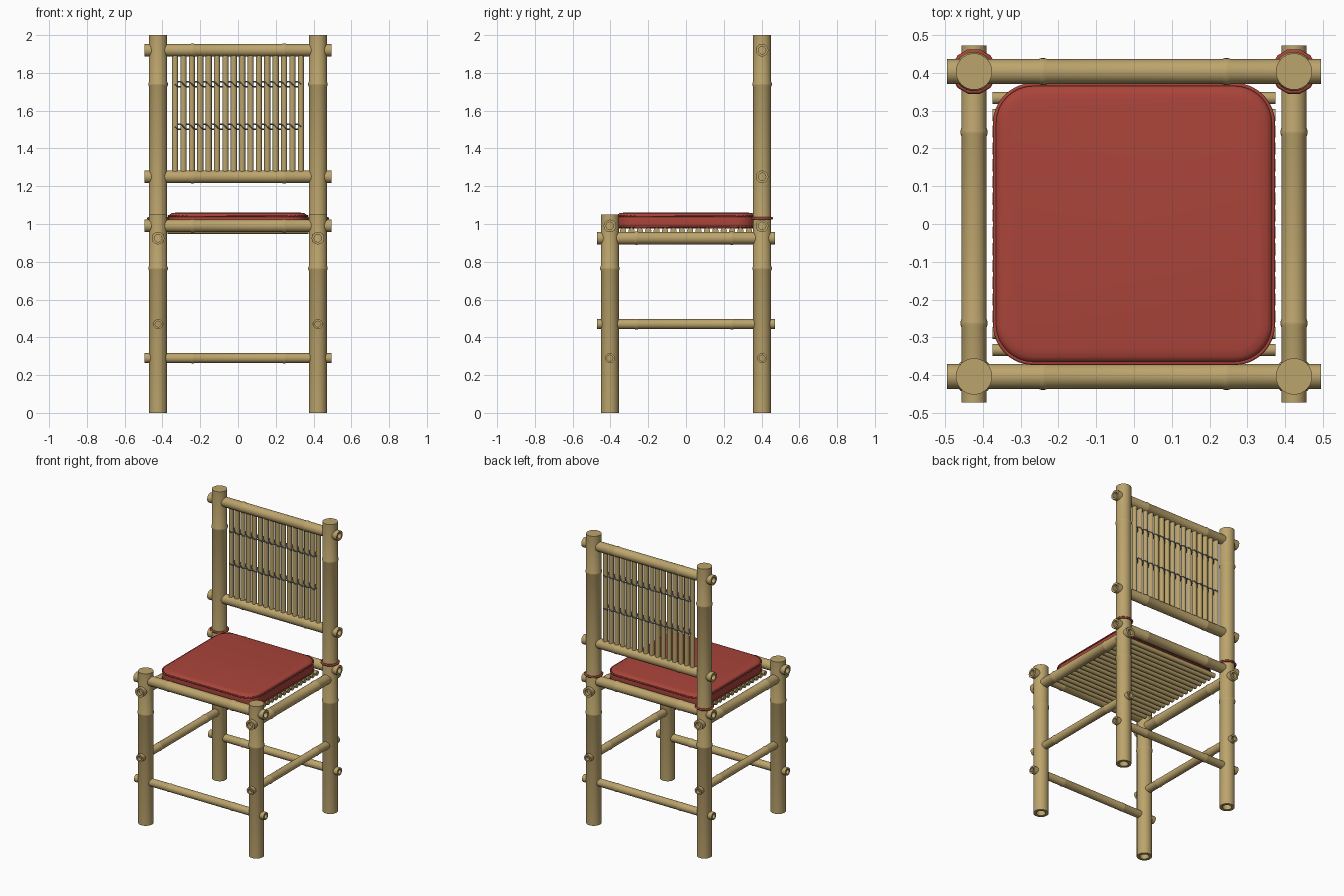
import bpy, bmesh, math
from mathutils import Vector, Matrix

if "Cube" in bpy.data.objects:
    bpy.data.objects.remove(bpy.data.objects["Cube"])


def material(name, rgb):
    m = bpy.data.materials.new(name)
    m.diffuse_color = (*rgb, 1)
    m.use_nodes = True
    m.node_tree.nodes["Principled BSDF"].inputs["Base Color"].default_value = m.diffuse_color
    return m


BAMBOO = material("bamboo", (0.50, 0.37, 0.15))
RED = material("red_fabric", (0.40, 0.058, 0.042))
WIRE = material("grey_cord", (0.16, 0.18, 0.23))


def finish(name, bm, mat):
    bmesh.ops.recalc_face_normals(bm, faces=bm.faces)
    me = bpy.data.meshes.new(name)
    bm.to_mesh(me)
    bm.free()
    me.materials.append(mat)
    ob = bpy.data.objects.new(name, me)
    bpy.context.collection.objects.link(ob)
    bpy.context.view_layer.objects.active = ob
    ob.select_set(True)
    bpy.ops.object.shade_smooth_by_angle(angle=math.radians(35))
    ob.select_set(False)
    return ob


def loft(bm, rings, cap=True):
    """Bridge closed rings of points, capping both ends."""
    vr = [[bm.verts.new(p) for p in r] for r in rings]
    n = len(vr[0])
    for a, b in zip(vr, vr[1:]):
        for i in range(n):
            bm.faces.new((a[i], a[(i + 1) % n], b[(i + 1) % n], b[i]))
    if cap:
        bm.faces.new(vr[0][::-1])
        bm.faces.new(vr[-1])


def pole(bm, start, axis, length, r, nodes=(), holes=(False, False), sides=24):
    """Bamboo pole with raised nodes and optional hollow ends."""
    prof = [(0, r)]
    if holes[0]:
        prof = [(0.04, r * 0.6), (0, r * 0.6)] + prof
    for t in nodes:
        prof += [(t - 0.012, r), (t - 0.004, r * 1.08), (t + 0.004, r * 1.08), (t + 0.012, r)]
    prof.append((length, r))
    if holes[1]:
        prof += [(length, r * 0.6), (length - 0.04, r * 0.6)]
    # axis order keeps the ring perpendicular to the pole
    rot = {"x": Matrix.Rotation(math.pi / 2, 3, "Y"),
           "y": Matrix.Rotation(-math.pi / 2, 3, "X"),
           "z": Matrix.Identity(3)}[axis]
    rings = []
    for t, rad in prof:
        rings.append([Vector(start) + rot @ Vector((rad * math.cos(2 * math.pi * i / sides),
                                                    rad * math.sin(2 * math.pi * i / sides), t))
                      for i in range(sides)])
    loft(bm, rings)


LX, LY = 0.423, 0.403

# Legs, the rear pair rising into back posts
for side, sx in (("left", -1), ("right", 1)):
    for end, y, h, nodes in (("front", -LY, 1.05, (0.765,)), ("back", LY, 2.0, (0.765, 1.74))):
        bm = bmesh.new()
        pole(bm, (sx * LX, y, 0), "z", h, 0.048, nodes, (True, False), 32)
        finish(f"{end}_leg_{side}", bm, BAMBOO)

# Crosswise rails through the legs
for name, y, z, r in (("front_seat_rail", -LY, 0.99, 0.033), ("front_stretcher", -LY, 0.29, 0.026),
                      ("back_seat_rail", LY, 0.99, 0.033), ("back_stretcher", LY, 0.29, 0.026),
                      ("backrest_lower_rail", LY, 1.25, 0.033), ("backrest_top_rail", LY, 1.92, 0.033)):
    bm = bmesh.new()
    pole(bm, (-0.495, y, z), "x", 0.99, r, (0.255, 0.74), (True, True))
    finish(name, bm, BAMBOO)

# Side rails through the legs
for side, sx in (("left", -1), ("right", 1)):
    for name, z, r in (("side_seat_rail", 0.925, 0.033), ("side_stretcher", 0.47, 0.026)):
        bm = bmesh.new()
        pole(bm, (sx * LX, -0.472, z), "y", 0.944, r, (0.21, 0.715), (True, True))
        finish(f"{name}_{side}", bm, BAMBOO)

# Thin slats of the backrest and the seat
COUNT, PITCH, SLAT_R = 16, 0.0444, 0.0165
offsets = [(i - (COUNT - 1) / 2) * PITCH for i in range(COUNT)]
bm = bmesh.new()
for o in offsets:
    pole(bm, (o, LY, 1.26), "z", 0.65, SLAT_R, sides=14)
finish("backrest_slats", bm, BAMBOO)
bm = bmesh.new()
for o in offsets:
    pole(bm, (-0.374, o, 0.964), "x", 0.748, SLAT_R, sides=14)
finish("seat_slats", bm, BAMBOO)


def tube(name, pts, r, mat, cyclic=False):
    cu = bpy.data.curves.new(name, "CURVE")
    cu.dimensions = "3D"
    cu.bevel_depth = r
    cu.bevel_resolution = 1
    cu.use_fill_caps = True
    sp = cu.splines.new("POLY")
    sp.points.add(len(pts) - 1)
    for p, q in zip(sp.points, pts):
        p.co = (*q, 1)
    sp.use_cyclic_u = cyclic
    sp.use_smooth = True
    cu.materials.append(mat)
    ob = bpy.data.objects.new(name, cu)
    bpy.context.collection.objects.link(ob)


# Twined cords: two opposed strands weaving around the slats
STEPS = 8
for row, z in (("lower", 1.515), ("upper", 1.74)):
    for strand, sg in (("a", 1), ("b", -1)):
        pts = []
        for k in range((COUNT - 1) * STEPS + 1):
            ph = math.pi * k / STEPS
            pts.append((offsets[0] + k * PITCH / STEPS,
                        LY + sg * 0.020 * math.cos(ph),
                        z + sg * 0.014 * math.sin(ph)))
        tube(f"{row}_cord_{strand}", pts, 0.0035, WIRE)


def rounded_square(half, rad, z, seg=8):
    pts = []
    for q, (cx, cy) in enumerate(((1, 1), (-1, 1), (-1, -1), (1, -1))):
        for i in range(seg + 1):
            a = math.pi / 2 * (q + i / seg)
            pts.append(Vector((cx * (half - rad) + rad * math.cos(a),
                               cy * (half - rad) + rad * math.sin(a), z)))
    return pts


# Seat cushion with soft edges
bm = bmesh.new()
section = ((0.030, 0.975), (0.010, 0.977), (0.004, 0.985), (0.003, 1.0), (0.003, 1.025),
           (0.004, 1.040), (0.010, 1.051), (0.020, 1.057), (0.040, 1.060))
loft(bm, [rounded_square(0.371 - d, 0.105 - d, z) for d, z in section])
finish("seat_cushion", bm, RED)

# Piping around the cushion
for name, z in (("upper_piping", 1.042), ("lower_piping", 0.984)):
    tube(name, rounded_square(0.368, 0.102, z), 0.005, RED, True)

# Ties holding the cushion to the back posts
for side, sx in (("left", -1), ("right", 1)):
    ring = [(sx * LX + 0.054 * math.cos(math.pi * (i + 0.5) / 6),
             LY + 0.054 * math.sin(math.pi * (i + 0.5) / 6), 1.03) for i in range(12)]
    tube(f"cushion_tie_{side}", ring, 0.007, RED, True)
